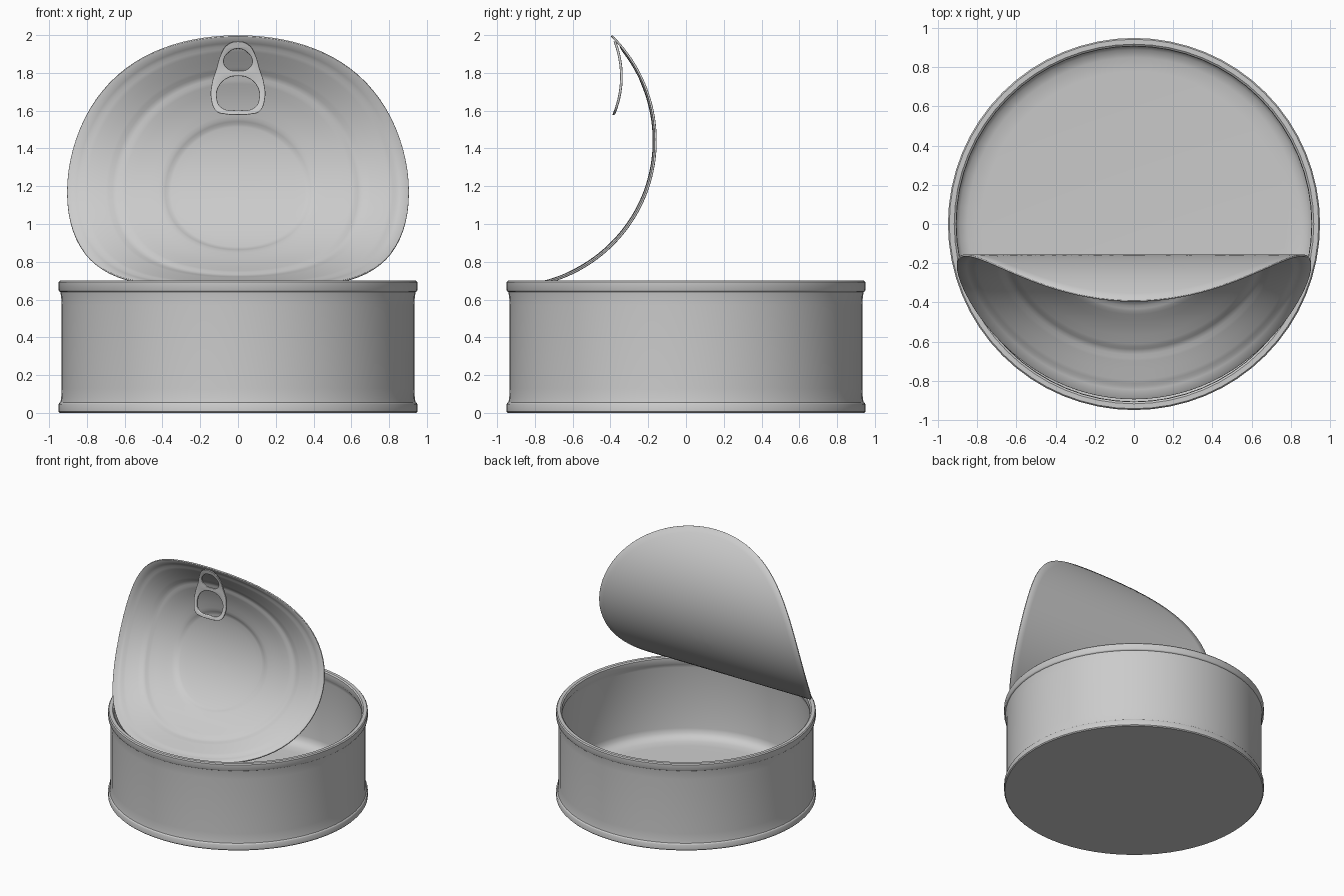
import bpy, bmesh
from math import sin, cos, pi, radians

if "Cube" in bpy.data.objects:
    bpy.data.objects.remove(bpy.data.objects["Cube"])


def finish(obj, angle=35):
    bpy.ops.object.select_all(action='DESELECT')
    bpy.context.view_layer.objects.active = obj
    obj.select_set(True)
    bpy.ops.object.shade_smooth_by_angle(angle=radians(angle))


def lathe(name, profile, segs, warp=None, angle=35):
    """Revolve an (r, z) profile that starts and ends on the axis."""
    bm = bmesh.new()
    rings = []
    for r, z in profile:
        if r < 1e-6:
            rings.append([bm.verts.new((0, 0, z))] * segs)
        else:
            rings.append([bm.verts.new((r * cos(2 * pi * i / segs), r * sin(2 * pi * i / segs), z))
                          for i in range(segs)])
    for a, b in zip(rings, rings[1:]):
        for i in range(segs):
            j = (i + 1) % segs
            bm.faces.new(list(dict.fromkeys((a[i], a[j], b[j], b[i]))))
    if warp:
        for v in bm.verts:
            v.co = warp(*v.co)
    bmesh.ops.recalc_face_normals(bm, faces=bm.faces)
    me = bpy.data.meshes.new(name)
    bm.to_mesh(me)
    bm.free()
    obj = bpy.data.objects.new(name, me)
    bpy.context.collection.objects.link(obj)
    finish(obj, angle)
    return obj


# Can body: flat base, two seam rims, thin wall and inner floor
lathe("can_body", [
    (0, 0), (0.943, 0), (0.95, 0.007), (0.95, 0.046), (0.946, 0.053), (0.940, 0.056),
    (0.936, 0.08), (0.934, 0.13), (0.934, 0.57), (0.936, 0.61), (0.940, 0.64),
    (0.946, 0.643), (0.95, 0.65), (0.95, 0.692), (0.943, 0.70), (0.918, 0.70),
    (0.908, 0.692), (0.906, 0.65), (0.915, 0.635), (0.92, 0.61),
    (0.92, 0.12), (0.912, 0.085), (0.89, 0.06), (0.85, 0.045), (0.78, 0.04), (0, 0.04)], 64)

# Peeled lid: embossed disc bent around a horizontal cylinder
R, YC, ZC, MID = 0.783, -0.938, 1.441, radians(-20.6)


def bend(x, s, h):
    a = MID + s / R
    return x, YC + (R - h) * cos(a), ZC + (R - h) * sin(a)


def subdivide(pts, step=0.05):
    out = [pts[0]]
    for (r0, h0), (r1, h1) in zip(pts, pts[1:]):
        n = max(1, round(abs(r1 - r0) / step))
        out += [(r0 + (r1 - r0) * k / n, h0 + (h1 - h0) * k / n) for k in range(1, n + 1)]
    return out


lathe("peeled_lid", subdivide([
    (0, 0.009), (0.355, 0.009), (0.37, 0.010), (0.385, 0.016), (0.40, 0.020), (0.42, 0.021),
    (0.60, 0.021), (0.62, 0.020), (0.635, 0.015), (0.65, 0.013), (0.665, 0.014),
    (0.685, 0.018), (0.70, 0.019), (0.80, 0.019), (0.82, 0.017), (0.835, 0.012),
    (0.855, 0.011), (0.903, 0.011), (0.905, 0.009), (0.905, 0.002), (0.903, 0), (0, 0)]),
    96, bend, 50)

# Pull tab: rounded outline with two finger holes, gently curved
cu = bpy.data.curves.new("pull_tab", 'CURVE')
cu.dimensions, cu.fill_mode, cu.resolution_u = '2D', 'BOTH', 6
cu.extrude, cu.bevel_depth, cu.bevel_resolution, cu.offset = 0.003, 0.004, 2, -0.004


def loop(half):
    """Closed smooth spline from a right half that starts and ends on x = 0."""
    pts = half + [(-x, z) for x, z in half[-2:0:-1]]
    sp = cu.splines.new('BEZIER')
    sp.bezier_points.add(len(pts) - 1)
    for p, (x, z) in zip(sp.bezier_points, pts):
        p.co = (x, z, 0)
        p.handle_left_type = p.handle_right_type = 'AUTO'
    sp.use_cyclic_u = True


loop([(0, 1.967), (0.055, 1.95), (0.092, 1.895), (0.115, 1.82), (0.138, 1.745),
      (0.142, 1.66), (0.115, 1.597), (0.06, 1.58), (0, 1.578)])
loop([(0, 1.928), (0.05, 1.908), (0.075, 1.86), (0.05, 1.82), (0, 1.812)])
loop([(0, 1.783), (0.06, 1.770), (0.103, 1.725), (0.112, 1.67), (0.09, 1.618), (0, 1.603)])

tab = bpy.data.objects.new("pull_tab", cu)
bpy.context.collection.objects.link(tab)
bpy.ops.object.select_all(action='DESELECT')
bpy.context.view_layer.objects.active = tab
tab.select_set(True)
bpy.ops.object.convert(target='MESH')
tab = bpy.context.view_layer.objects.active
bm = bmesh.new()
bm.from_mesh(tab.data)
bmesh.ops.remove_doubles(bm, verts=bm.verts, dist=0.0002)
for v in bm.verts:
    x, z, d = v.co
    v.co = (x, -0.342 - 1.0 * (z - 1.78) ** 2 - d, z)
bmesh.ops.recalc_face_normals(bm, faces=bm.faces)
bm.to_mesh(tab.data)
bm.free()
finish(tab)
